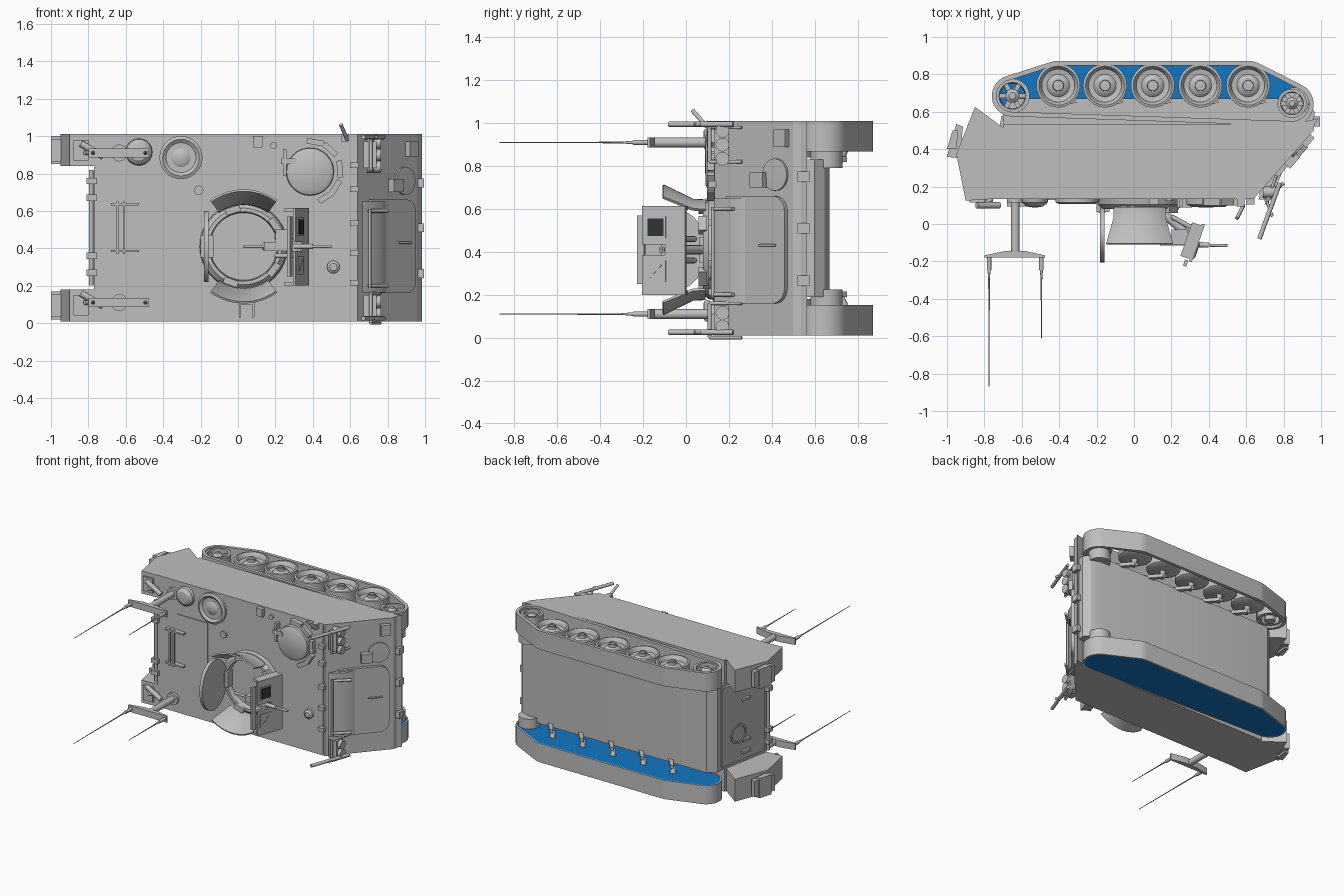
import bpy, bmesh, math
from mathutils import Matrix, Vector

if "Cube" in bpy.data.objects:
    bpy.data.objects.remove(bpy.data.objects["Cube"])


def material(name, rgb):
    m = bpy.data.materials.new(name)
    m.diffuse_color = (*rgb, 1)
    m.use_nodes = True
    m.node_tree.nodes["Principled BSDF"].inputs["Base Color"].default_value = m.diffuse_color
    return m


GREY = material("plain grey", (0.52, 0.52, 0.52))
BLUE = material("bright blue", (0.006, 0.18, 0.55))
DARK = material("dark glass", (0.03, 0.035, 0.035))


def frame(origin, u, v):
    """Working plane: u and v lie in it, n points outward."""
    u, v = Vector(u).normalized(), Vector(v).normalized()
    n = u.cross(v)
    m = Matrix((u, v, n)).transposed().to_4x4()
    m.translation = origin
    return m


SIDE = Matrix.Identity(4)                                   # x, y, outward z
DECK = frame((0, .134, 0), (1, 0, 0), (0, 0, 1))            # x, z, outward -y
GLACIS = frame((.64, .134, 0), (.32, .366, 0), (0, 0, 1))   # down slope, z
REAR = frame((-.735, .32, 0), (0, 0, 1), (.18, .98, 0))
SHIELD = frame((.305, -.19, 0), (.33, .94, 0), (0, 0, 1))


def finish(name, bm, mat):
    bmesh.ops.recalc_face_normals(bm, faces=bm.faces)
    me = bpy.data.meshes.new(name)
    bm.to_mesh(me)
    bm.free()
    me.materials.append(mat)
    me.shade_smooth()
    me.set_sharp_from_angle(angle=math.radians(32))
    ob = bpy.data.objects.new(name, me)
    bpy.context.collection.objects.link(ob)
    return ob


def prism(name, pts, h0, h1, m=SIDE, mat=GREY):
    bm = bmesh.new()
    a = [bm.verts.new(m @ Vector((*p, h0))) for p in pts]
    b = [bm.verts.new(m @ Vector((*p, h1))) for p in pts]
    bm.faces.new(a)
    bm.faces.new(b)
    for i in range(len(pts)):
        j = (i + 1) % len(pts)
        bm.faces.new((a[i], a[j], b[j], b[i]))
    return finish(name, bm, mat)


def box(name, u0, u1, v0, v1, h0, h1, m=SIDE, mat=GREY):
    return prism(name, [(u0, v0), (u1, v0), (u1, v1), (u0, v1)], h0, h1, m, mat)


def lathe(name, prof, u, v, m=SIDE, n=32, mat=GREY):
    """Turn a (radius, height) profile around the plane normal at u, v."""
    bm = bmesh.new()
    rings = []
    for r, h in prof:
        k = 1 if r == 0 else n
        rings.append([bm.verts.new(m @ Vector((u + r * math.cos(2 * math.pi * i / n),
                      v + r * math.sin(2 * math.pi * i / n), h))) for i in range(k)])
    for a, b in zip(rings, rings[1:]):
        for i in range(n):
            j = (i + 1) % n
            q = [a[i % len(a)], a[j % len(a)], b[j % len(b)], b[i % len(b)]]
            bm.faces.new(list(dict.fromkeys(q)))
    return finish(name, bm, mat)


def rod(name, a, b, r, r2=None, n=12):
    a, b = Vector(a), Vector(b)
    m = (b - a).to_track_quat('Z', 'Y').to_matrix().to_4x4()
    m.translation = a
    L = (b - a).length
    return lathe(name, [(0, 0), (r, 0), (r if r2 is None else r2, L), (0, L)], 0, 0, m, n)


def turned(m, u, v, ang):
    return m @ Matrix.Translation((u, v, 0)) @ Matrix.Rotation(ang, 4, 'Z')


def mirror(z):
    return (z, 1.02 - z)


# Hull: wide upper body and narrower lower tub
prism("upper_hull", [(-.77, .134), (.64, .134), (.96, .5), (.965, .535), (-.7, .535), (-.7, .508)], .01, 1.01)
prism("lower_hull", [(-.7, .5), (.96, .5), (.965, .6), (.93, .645), (.86, .67), (-.64, .67), (-.7, .62)], .19, .83)
prism("front_fender", [(.88, .44), (.965, .535), (.985, .565), (.86, .535)], .01, 1.01)

# Rear corner tanks with outer lids and fillers
for z0, z1 in ((.01, .18), (.84, 1.01)):
    prism("rear_tank", [(-.85, .626), (-.95, .374), (-.9, .125), (-.76, .134), (-.69, .508)], z0, z1)
    prism("tank_lid", [(-1, .36), (-.95, .535), (-.915, .52), (-.93, .35)], z0 + .025, z1 - .025)
    prism("tank_lid_ridge", [(-1, .4), (-.97, .5), (-.94, .5), (-.95, .4)], z0 + .01, z1 - .01)
    box("tank_cap", -.88, -.8, z0 + .03, z1 - .03, 0, .02, DECK)


# Track outline wrapped around the running gear
WHEELS = [-.405, -.155, .1, .355, .61]
CIRCLES = [(-.405, .738, .134), (.61, .738, .134), (-.65, .685, .11), (.845, .64, .115)]


def outline(inset=0, n=96):
    pts = []
    for i in range(n):
        d = Vector((math.cos(2 * math.pi * i / n), math.sin(2 * math.pi * i / n)))
        c = max(CIRCLES, key=lambda c: c[0] * d.x + c[1] * d.y + c[2])
        pts.append(Vector(c[:2]) + d * (c[2] - inset))
    return pts


def belt(name, z0, z1, thick):
    bm = bmesh.new()
    loops = [[bm.verts.new((*p, z)) for p in outline(t)]
             for t, z in ((0, z0), (0, z1), (thick, z1), (thick, z0))]
    for k in range(4):
        a, b = loops[k], loops[(k + 1) % 4]
        for i in range(len(a)):
            j = (i + 1) % len(a)
            bm.faces.new((a[i], a[j], b[j], b[i]))
    return finish(name, bm, GREY)


belt("upper_track", .868, 1.01, .025)
belt("lower_track", .01, .152, .01)
prism("lower_track_infill", outline(.009), .012, .150, SIDE, BLUE)

# Road wheels: dished disc, rim and hub
WHEEL = [(0, .875), (.1, .875), (.117, .885), (.117, 1.0), (.104, 1.004), (.096, .995),
         (.088, .97), (.06, .965), (.045, .98), (.03, .985), (.028, 1.003), (.012, 1.006), (0, 1.006)]
for x in WHEELS:
    lathe("road_wheel", WHEEL, x, .74, SIDE, 40)
    lathe("wheel_bolt_ring", [(.024, 1.003), (.024, 1.01), (.016, 1.01), (.016, 1.003)], x, .74, SIDE, 10)
    for z0, z1 in ((.15, .2), (.875, .82)):
        rod("wheel_axle", (x, .735, z0), (x, .72, z1), .022, .012)
        prism("suspension_arm", [(x - .015, .75), (x + .015, .75), (x + .1, .65), (x + .06, .64)],
              min(z1, z0 + .04), min(z1, z0 + .04) + .025)
# Spoked end wheels
for x, y, r in ((-.65, .685, .092), (.845, .645, .078)):
    lathe("end_wheel_rim", [(r, .885), (r, 1.0), (r * .78, 1.0), (r * .72, .885), (r, .885)], x, y, SIDE, 24)
    lathe("end_wheel_hub", [(0, .87), (r * .4, .87), (r * .4, .985), (r * .2, 1.0), (0, 1.0)], x, y, SIDE, 16)
    for k in range(6):
        box("end_wheel_spoke", 0, r * .8, -.012, .012, .94, .98, turned(SIDE, x, y, k * math.pi / 3))
for z0, z1 in ((.15, .225), (.79, .87)):
    lathe("final_drive", [(0, z0), (.075, z0), (.075, z1), (0, z1)], .86, .655)

# Deck: engine plate, handles, vents, domes
box("deck_hatch_plate", -.6, -.345, .25, .76, 0, .006, DECK)
for u in (-.61, -.645):
    box("deck_bar", u - .006, u + .006, .37, .65, .03, .042, DECK)
for v in (.38, .63):
    box("deck_bar_foot", -.68, -.53, v, v + .012, 0, .04, DECK)
lathe("vent_ring", [(.115, 0), (.115, .018), (.098, .026), (.08, .012), (.05, .012), (.035, .022), (0, .025)], -.305, .885, DECK)
lathe("deck_dome", [(.072, 0), (.068, .02), (.045, .04), (0, .047)], -.53, .915, DECK)
lathe("deck_cap", [(.026, 0), (.026, .015), (0, .015)], -.21, .71, DECK, 8)
lathe("deck_plug", [(.018, 0), (.018, .012), (0, .012)], .19, .95, DECK, 12)
box("deck_fitting", .08, .13, .94, 1.0, 0, .03, DECK)
lathe("small_lamp", [(.034, 0), (.034, .02), (.02, .03), (0, .03)], .51, .3, DECK, 16)
box("deck_seam", .618, .624, .02, 1.0, 0, .004, DECK)
for u in (.005, .075):
    box("side_step_rail", u, u + .012, .03, .11, 0, .03, DECK)
box("side_step", .0, .09, .1, .11, .01, .03, DECK)

# Driver hatch and periscopes
lathe("driver_hatch", [(.128, 0), (.125, .03), (.1, .042), (0, .046)], .385, .81, DECK)
box("driver_hatch_hinge", .23, .31, .85, .88, 0, .045, DECK)
box("driver_hatch_arm", .24, .26, .79, .93, 0, .04, DECK)
for a in (80, 48, 5, -32, -58):
    box("driver_periscope", .145, .175, -.045, .045, 0, .035, turned(DECK, .385, .81, math.radians(a)))

# Commander ring, open hatch lid and flared side armour
CX, CZ = .03, .41
lathe("cupola_ring", [(.235, 0), (.23, .03), (.205, .055), (.185, .055), (.18, .012), (0, .012)], CX, CZ, DECK, 48)
for k in range(5):
    box("cupola_periscope", .185, .22, -.04, .04, .03, .075, turned(DECK, CX, CZ, k * 1.2566 + .6))
lid = [(-.055 + .15 * math.cos(k * math.pi / 20), CZ + .19 * math.sin(k * math.pi / 20)) for k in range(40)]
prism("open_hatch_lid", lid, -.012, .012, frame((-.17, 0, 0), (0, 1, 0), (0, 0, 1)))
box("lid_hinge", -.2, -.13, CZ - .06, CZ + .06, 0, .07, DECK)
for s in (1, -1):
    bm = bmesh.new()
    rows = []
    for k in range(13):
        a = math.radians(90 * s - 36 + 6 * k)
        rows.append([bm.verts.new((CX + r * math.cos(a), y, CZ + r * math.sin(a)))
                     for r, y in ((.222, .09), (.225, .03), (.295, -.11), (.305, -.105), (.237, .035), (.235, .09))])
    for p, q in zip(rows, rows[1:]):
        for i in range(6):
            bm.faces.new((p[i], p[(i + 1) % 6], q[(i + 1) % 6], q[i]))
    bm.faces.new(rows[0])
    bm.faces.new(rows[-1])
    finish("side_armour", bm, GREY)

# Gun shield with two sights, and the gun
for z0, z1 in ((.2, .385), (.435, .615)):
    box("gun_shield", -.012, .2, z0, z1, -.008, .008, SHIELD)
box("gun_shield_lower", .1, .2, .38, .44, -.008, .008, SHIELD)
box("gun_shield_lip", -.045, -.01, .25, .57, -.03, -.012, SHIELD)
for z0, z1 in ((.2, .22), (.595, .615)):
    box("shield_cheek", 0, .19, z0, z1, -.06, 0, SHIELD)
for v in (.515, .31):
    box("sight_frame", .008, .105, v - .05, v + .05, .008, .013, SHIELD)
box("sight_glass", .018, .095, .475, .555, .013, .017, SHIELD, DARK)
box("sight_notch", -.04, .04, -.003, .003, .013, .016, turned(SHIELD, .055, .31, .8))
rod("gun_barrel", (.34, -.112, .41), (.5, -.116, .41), .008)
rod("gun_jacket", (.3, -.108, .41), (.4, -.113, .41), .014)
box("gun_body", .14, .32, -.115, -.065, .385, .435)
box("gun_ammo_box", .2, .29, -.11, -.03, .435, .5)
rod("gun_mount_arm", (.14, .07, .41), (.29, -.06, .41), .022)
for v in (.36, .46):
    rod("shield_bracket", (.2, .04, v), (.345, -.04, v), .013)
rod("gun_grip", (.03, -.08, .41), (.16, -.09, .41), .009)

# Aerial masts with cross arms and whips
for z in (.91, .11):
    rod("aerial_mast", (-.635, .134, z), (-.635, -.17, z), .023, n=20)
    lathe("mast_base", [(.045, 0), (.045, .02), (0, .02)], -.635, z, DECK, 20)
    prism("aerial_cross_arm", [(-.8, -.18), (-.475, -.18), (-.475, -.168), (-.58, -.145),
                               (-.69, -.145), (-.8, -.168)], z - .024, z + .024)
    for x, tip in ((-.775, -.87), (-.495, -.61)):
        rod("aerial_base", (x, -.18, z), (x, -.245, z), .012)
        rod("aerial_spring", (x, -.24, z), (x, -.3, z), .009, .004)
        rod("aerial_whip", (x, -.29, z), (x, tip, z), .0045, .002, 6)
    rod("rear_brace", (-.84, .1, z + .05), (-.72, .1, z - .02), .018)
    rod("rear_brace_leg", (-.76, .134, z), (-.82, .09, z), .012)

# Front slope: splash board, frame, lights and fittings
arc = [(.38 + .07 * math.cos(a), v + s * .07 * math.sin(a)) for v, s, a in
       [(.23, -1, math.pi / 2 - k * math.pi / 12) for k in range(7)] +
       [(.59, 1, k * math.pi / 12) for k in range(7)]]
prism("splash_board", [(.09, .66), (.09, .16)] + arc, 0, .022, GLACIS)
prism("splash_board_fold", [(.665, .13), (.76, .2), (.79, .27), (.835, .355), (.79, .37)], .165, .65)
for v in (.2, .6):
    rod("splash_board_strut", (.7, .13, v), (.8, .22, v), .01)
rod("splash_board_rail", (.705, .125, .19), (.705, .125, .61), .008)
rod("splash_board_handle", GLACIS @ Vector((.3, .43, .03)), GLACIS @ Vector((.4, .43, .03)), .006)
box("hull_front_fitting", .25, .33, .7, .77, 0, .04, GLACIS)
box("hull_front_box", .39, .46, .89, .97, 0, .03, GLACIS)
lathe("filler_cover", [(.075, 0), (.075, .012), (0, .014)], .38, .76, GLACIS)
for v in (.05, .115, .835, .9, .965):
    rod("head_lamp", (.69, .17, v), (.765, .17, v), .032, n=20)
for v in (.08, .9):
    box("lamp_bracket", .67, .74, .13, .2, v - .07, v + .07)
    rod("lamp_guard", (.71, .11, v - .08), (.71, .11, v + .08), .009)
    for dv in (-.08, .08):
        rod("lamp_guard_leg", (.71, .11, v + dv), (.76, .26, v + dv), .008)
for v in mirror(.025):
    rod("folded_prop", (.78, .22, v), (.67, -.08, v), .012)
    rod("folded_prop_brace", (.71, .12, v), (.74, .04, v), .008)
for u in (.2, .36, .52, .7, .83):
    box("deck_edge_block", .6, .645, u, u + .03, -.01, .03, DECK)
box("side_mirror_foot", .55, .59, .97, 1.01, 0, .04, DECK)
rod("side_mirror", (.585, .1, .98), (.55, .03, 1.06), .01)
for v in (.265, .51, .75):
    box("tow_eye", .95, .995, .52, .575, v - .024, v + .024)

# Rear door with hinges and lifting eyes
box("rear_door", .21, .81, -.16, .26, 0, .02, REAR)
lathe("rear_door_ring", [(.075, .02), (.075, .028), (.06, .028), (.06, .02)], .42, .1, REAR)
for v in (.27, .36, .67, .76):
    box("rear_hinge", -.81, -.755, v - .017, v + .017, -.025, .025, DECK)
    box("rear_door_lug", v - .01, v + .01, 0, .07, .02, .04, REAR)
rod("rear_hinge_bar", (-.785, .134, .2), (-.785, .134, .82), .012)
